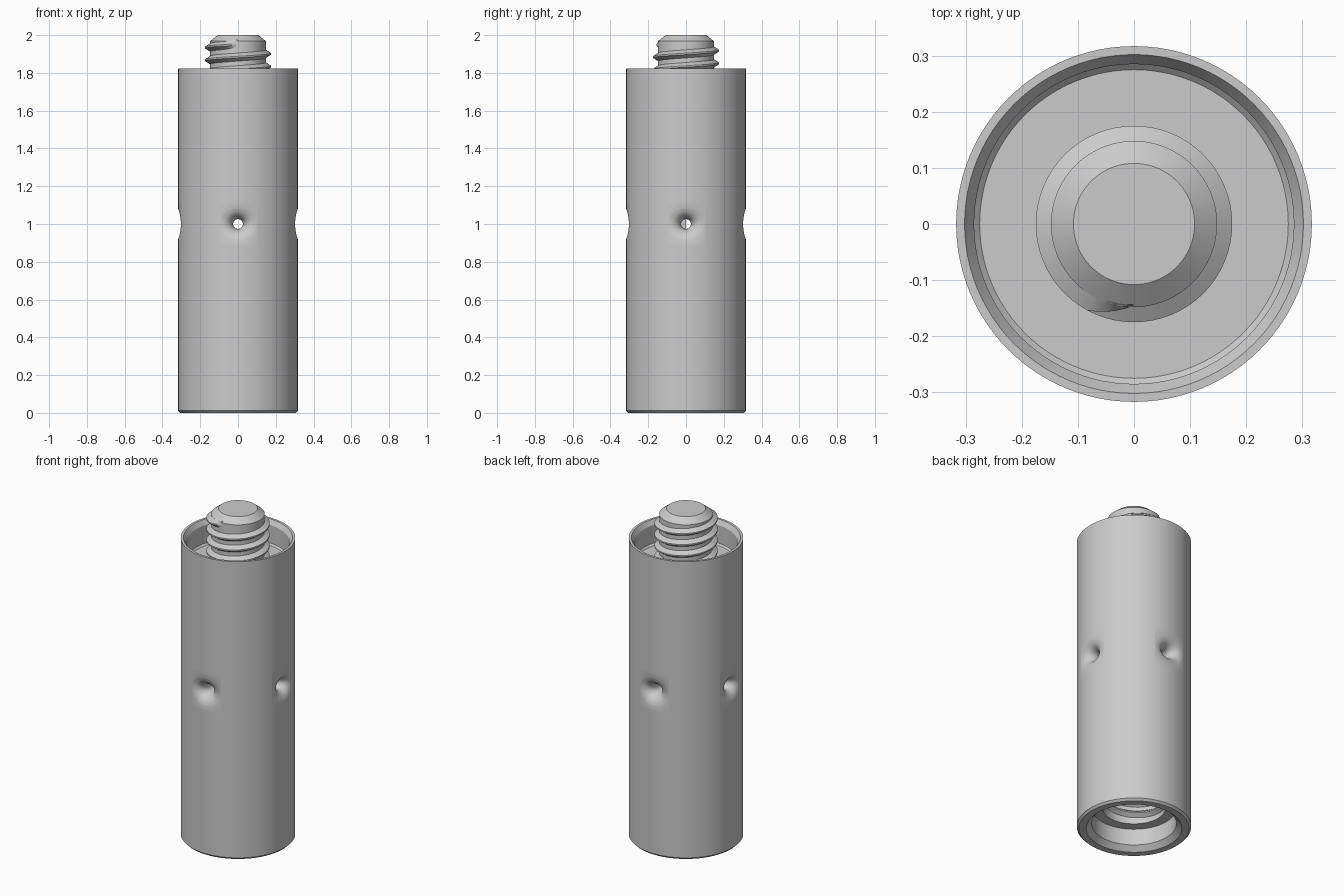
import bpy
import bmesh
from math import cos, sin, pi, sqrt, radians
from mathutils import Matrix

cube = bpy.data.objects.get("Cube")
if cube:
    bpy.data.objects.remove(cube, do_unlink=True)

R = 0.317        # outer radius of the body
PITCH = 0.067    # thread rise per turn

steel = bpy.data.materials.new("grey_steel")
steel.diffuse_color = (0.6, 0.6, 0.6, 1)
steel.use_nodes = True
steel.node_tree.nodes["Principled BSDF"].inputs["Base Color"].default_value = (0.6, 0.6, 0.6, 1)


def make_object(name, bm):
    bmesh.ops.remove_doubles(bm, verts=bm.verts, dist=1e-5)
    bmesh.ops.recalc_face_normals(bm, faces=bm.faces)
    mesh = bpy.data.meshes.new(name)
    bm.to_mesh(mesh)
    bm.free()
    mesh.materials.append(steel)
    obj = bpy.data.objects.new(name, mesh)
    bpy.context.collection.objects.link(obj)
    return obj


def smooth(obj):
    bpy.ops.object.select_all(action="DESELECT")
    obj.select_set(True)
    bpy.context.view_layer.objects.active = obj
    bpy.ops.object.shade_smooth_by_angle(angle=radians(25))


def bridge(bm, a, b):
    n = len(a)
    for i in range(n):
        j = (i + 1) % n
        bm.faces.new((a[i], a[j], b[j], b[i]))


def lathe(name, profile, steps=96):
    """Revolve an (r, z) profile around the z axis."""
    bm = bmesh.new()
    verts = [bm.verts.new((r, 0, z)) for r, z in profile]
    edges = [bm.edges.new(pair) for pair in zip(verts, verts[1:])]
    bmesh.ops.spin(bm, geom=verts + edges, cent=(0, 0, 0), axis=(0, 0, 1),
                   angle=2 * pi, steps=steps, use_merge=False)
    return make_object(name, bm)


def thread(name, root, crest, z_end, turns, end_angle, steps=64):
    """Sweep a trapezoid ridge along a helix, fading out at its ends."""
    bm = bmesh.new()
    count = int(turns * steps)
    rings = []
    for i in range(count + 1):
        back = (count - i) / steps
        a = end_angle - back * 2 * pi
        z = z_end - back * PITCH
        fade = min(1, 0.05 + 0.95 * min(i, count - i) / 5)
        tip = root + (crest - root) * fade
        section = ((root, -0.024), (tip, -0.004), (tip, 0.004), (root, 0.024))
        rings.append([bm.verts.new((r * cos(a), r * sin(a), z + dz)) for r, dz in section])
    for a, b in zip(rings, rings[1:]):
        bridge(bm, a, b)
    bm.faces.new(rings[0])
    bm.faces.new(rings[-1])
    return make_object(name, bm)


def dimple_cutter(name, turn, n=48):
    """Cross hole whose mouth flares smoothly into the round body."""
    hole, flare_y, flare_z, depth = 0.026, 0.082, 0.064, 0.075
    bm = bmesh.new()

    def ring(phi, x_of):
        verts = []
        for i in range(n):
            a = 2 * pi * i / n
            y = cos(a) * (hole + flare_y * (1 - cos(phi)))
            z = sin(a) * (hole + flare_z * (1 - cos(phi)))
            verts.append(bm.verts.new((x_of(y), y, z)))
        return verts

    rings = [ring(0, lambda y: -0.03)]
    for k in range(11):
        phi = radians(8 * k)
        sink = depth * (1 - sin(phi))
        rings.append(ring(phi, lambda y: sqrt(R * R - y * y) - sink))
    rings.append(ring(pi / 2, lambda y: sqrt(R * R - y * y) + 0.004))
    rings.append(ring(pi / 2, lambda y: 0.4))
    for a, b in zip(rings, rings[1:]):
        bridge(bm, a, b)
    bm.faces.new(rings[0])
    bm.faces.new(rings[-1])
    bm.transform(Matrix.Translation((0, 0, 1)) @ Matrix.Rotation(turn, 4, "Z"))
    return make_object(name, bm)


# Body with the top recess and the stepped socket underneath
body = lathe("body", [
    (0, 0.5), (0.175, 0.42), (0.175, 0.13), (0.235, 0.13), (0.235, 0.03),
    (0.265, 0), (0.305, 0), (R, 0.012), (R, 0.88), (R, 1.12), (R, 1.822),
    (0.302, 1.822), (0.285, 1.795), (0.285, 1.685), (0.275, 1.675), (0, 1.675)])

# Four flared cross holes
cutters = [dimple_cutter("hole_cutter", k * pi / 2) for k in range(4)]
for cutter in cutters:
    mod = body.modifiers.new("hole", "BOOLEAN")
    mod.operation = "DIFFERENCE"
    mod.solver = "EXACT"
    mod.object = cutter
bpy.context.view_layer.update()
graph = bpy.context.evaluated_depsgraph_get()
cut_mesh = bpy.data.meshes.new_from_object(body.evaluated_get(graph))
body.modifiers.clear()
body.data = cut_mesh
for cutter in cutters:
    bpy.data.objects.remove(cutter, do_unlink=True)

# Stud with its chamfered tip and thread
stud = lathe("stud", [(0, 1.65), (0.148, 1.65), (0.148, 1.968), (0.108, 2), (0, 2)])
stud_thread = thread("stud_thread", 0.144, 0.175, 1.951, 4.4, -pi / 2)

# Thread inside the socket
socket_thread = thread("socket_thread", 0.178, 0.15, 0.4, 3.6, -pi / 2)

for part in (body, stud, stud_thread, socket_thread):
    smooth(part)
